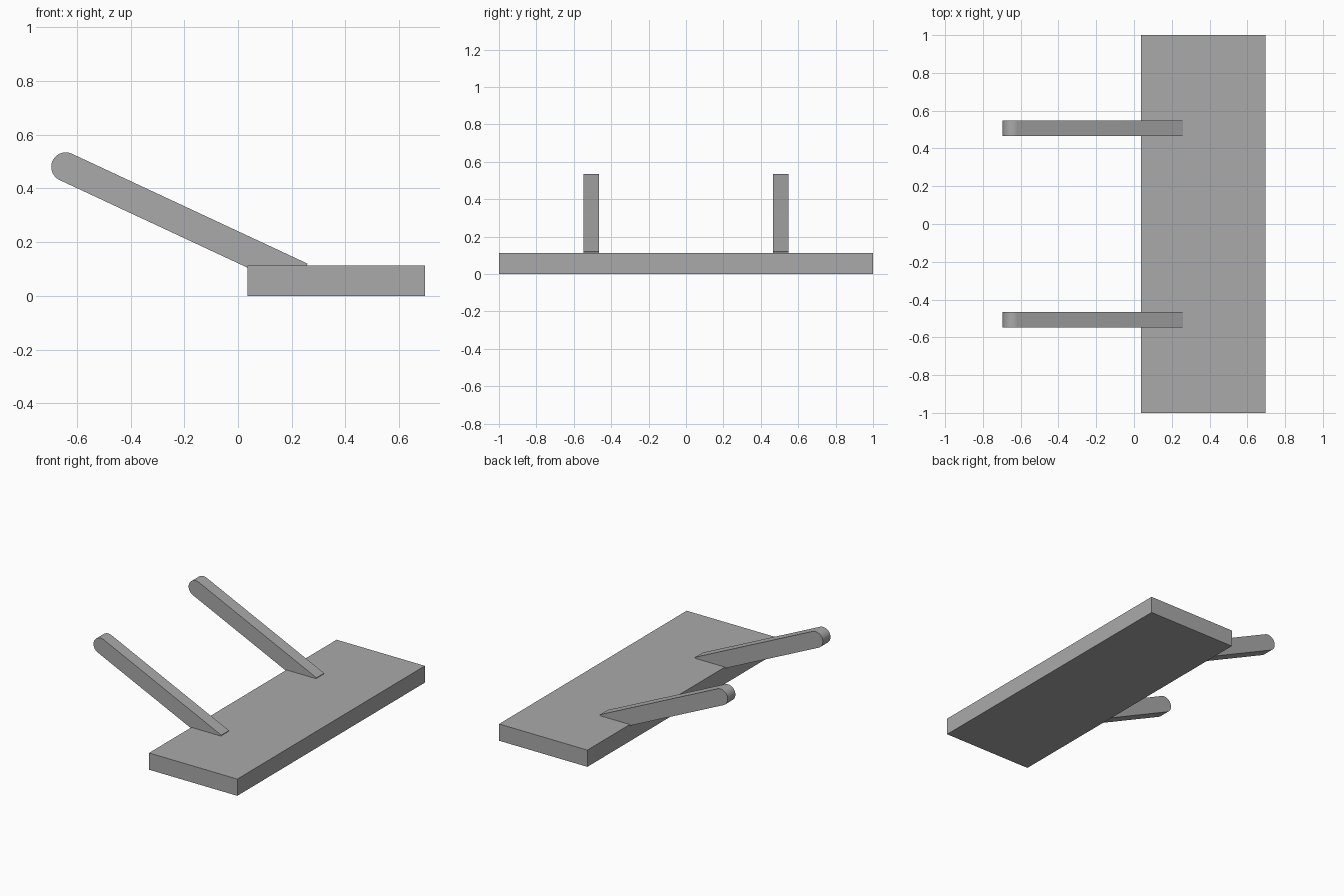
import bpy
import bmesh
import math
from mathutils import Vector

cube = bpy.data.objects.get("Cube")
if cube:
    bpy.data.objects.remove(cube, do_unlink=True)

grey = bpy.data.materials.new("plain grey")
grey.use_nodes = True
colour = (0.4, 0.4, 0.4, 1)
grey.diffuse_color = colour
grey.node_tree.nodes["Principled BSDF"].inputs["Base Color"].default_value = colour


def extrude_profile(name, points, y_centre, width):
    """Extrude an x-z outline along y into a closed solid."""
    bm = bmesh.new()
    face = bm.faces.new([bm.verts.new((p.x, y_centre - width / 2, p.y)) for p in points])
    result = bmesh.ops.extrude_face_region(bm, geom=[face])
    verts = [g for g in result["geom"] if isinstance(g, bmesh.types.BMVert)]
    bmesh.ops.translate(bm, verts=verts, vec=(0, width, 0))
    bmesh.ops.recalc_face_normals(bm, faces=bm.faces)
    mesh = bpy.data.meshes.new(name)
    bm.to_mesh(mesh)
    bm.free()
    mesh.materials.append(grey)
    obj = bpy.data.objects.new(name, mesh)
    bpy.context.collection.objects.link(obj)
    return obj


# Flat base plate
left, right, height = 0.036, 0.695, 0.113
plate = [Vector(p) for p in ((left, 0), (right, 0), (right, height), (left, height))]
extrude_profile("base_plate", plate, 0, 2)

# Sloping arm outline: round free end, square end buried in the plate
radius, slope = 0.054, math.radians(25)
tip = Vector((-0.641, 0.48))
along = Vector((math.cos(slope), -math.sin(slope)))
across = Vector((math.sin(slope), math.cos(slope)))
root = tip + along * 0.968
steps = 24
outline = [root - across * radius, root + across * radius]
for i in range(steps + 1):
    a = math.pi * i / steps
    outline.append(tip + across * radius * math.cos(a) - along * radius * math.sin(a))

# Matching pair of arms
for name, side in (("front_arm", -1), ("back_arm", 1)):
    arm = extrude_profile(name, outline, side * 0.507, 0.082)
    bpy.ops.object.select_all(action="DESELECT")
    arm.select_set(True)
    bpy.context.view_layer.objects.active = arm
    bpy.ops.object.shade_smooth_by_angle(angle=math.radians(30))
